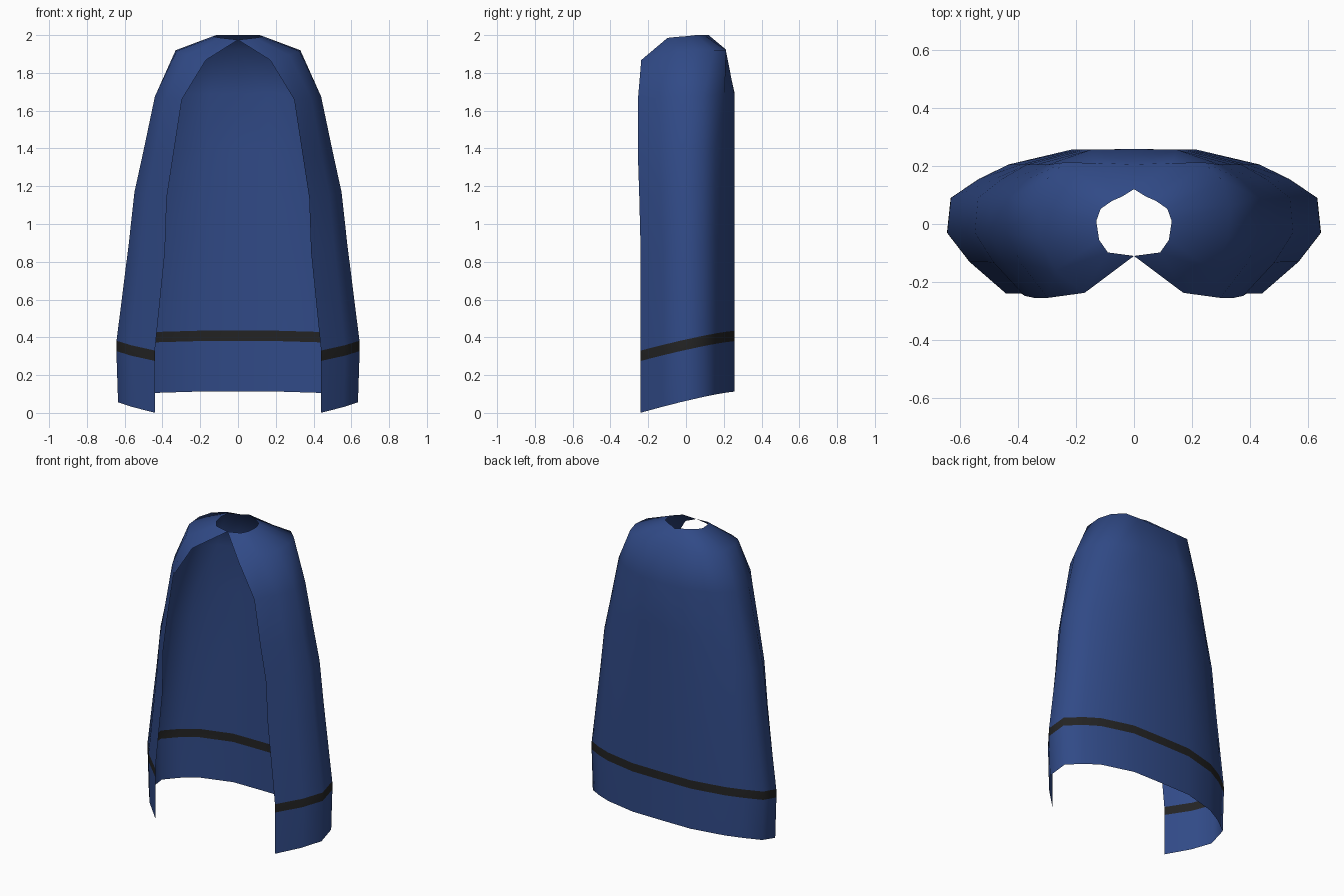
import bpy

if "Cube" in bpy.data.objects:
    bpy.data.objects.remove(bpy.data.objects["Cube"])

def material(name, color):
    m = bpy.data.materials.new(name)
    m.diffuse_color = (*color, 1)
    m.use_nodes = True
    m.node_tree.nodes["Principled BSDF"].inputs["Base Color"].default_value = m.diffuse_color
    return m

blue = material("blue cloth", (0.030, 0.068, 0.240))
black = material("black trim", (0.017, 0.017, 0.017))

# Half rings run from the back centre round the side to the front opening
neck = [(0, .12, 2.0), (.04, .095, 2.0), (.075, .08, 2.0), (.115, .052, 2.0),
        (.13, .01, 1.995), (.12, -.055, 1.99), (.09, -.098, 1.985), (0, -.11, 1.975)]
shoulder = [(0, .205, 1.925), (.13, .21, 1.925), (.24, .212, 1.92), (.305, .15, 1.92),
            (.33, .06, 1.92), (.325, -.05, 1.915), (.27, -.16, 1.895), (.17, -.237, 1.868)]

# Unit outline of the hanging cloth: x is scaled by width, y is absolute
outline = [(0, .258), (.335, .256), (.67, .205), (.83, .155),
           (.98, .09), (1, -.03), (.88, -.13), (.69, -.24)]

# Levels: back height, half width, front edge x, front-to-back drop, front y scale
levels = [(1.69, .44, .297, .03, 1.06),
          (1.40, .502, .343, .04, 1.06),
          (1.20, .548, .377, .06, 1.03),
          (.93, .579, .387, .08, 1.0),
          (.435, .643, .44, .105, 1.0),
          (.38, .644, .44, .105, 1.0),
          (.113, .635, .44, .112, 1.0)]

rings = [neck, shoulder]
for z, width, edge, drop, front in levels:
    ring = []
    for i, (x, y) in enumerate(outline):
        fall = drop * max(0, (.258 - y) / .498) ** 1.25
        px = edge if i == len(outline) - 1 else x * width
        ring.append((px, y * (front if y < -.1 else 1), z - fall))
    rings.append(ring)

# Cape sheet, open down the front
n = len(outline)
verts = [p for ring in rings for p in ring]
faces = [(r * n + c, (r + 1) * n + c, (r + 1) * n + c + 1, r * n + c + 1)
         for r in range(len(rings) - 1) for c in range(n - 1)]
mesh = bpy.data.meshes.new("cape")
mesh.from_pydata(verts, [], faces)
mesh.materials.append(blue)
mesh.materials.append(black)

# Trim stripe is the row of faces just above the hem row
stripe_row = len(rings) - 3
for p in mesh.polygons:
    p.use_smooth = True
    p.material_index = 1 if p.index // (n - 1) == stripe_row else 0
mesh.flip_normals()
# keep the cloth facing outward
if mesh.polygons[(n - 1) * 4].normal.y < 0:
    mesh.flip_normals()
mesh.update()

cape = bpy.data.objects.new("cape", mesh)
bpy.context.collection.objects.link(cape)
mirror = cape.modifiers.new("mirror", 'MIRROR')
mirror.use_axis[0] = True
mirror.merge_threshold = 0.001
